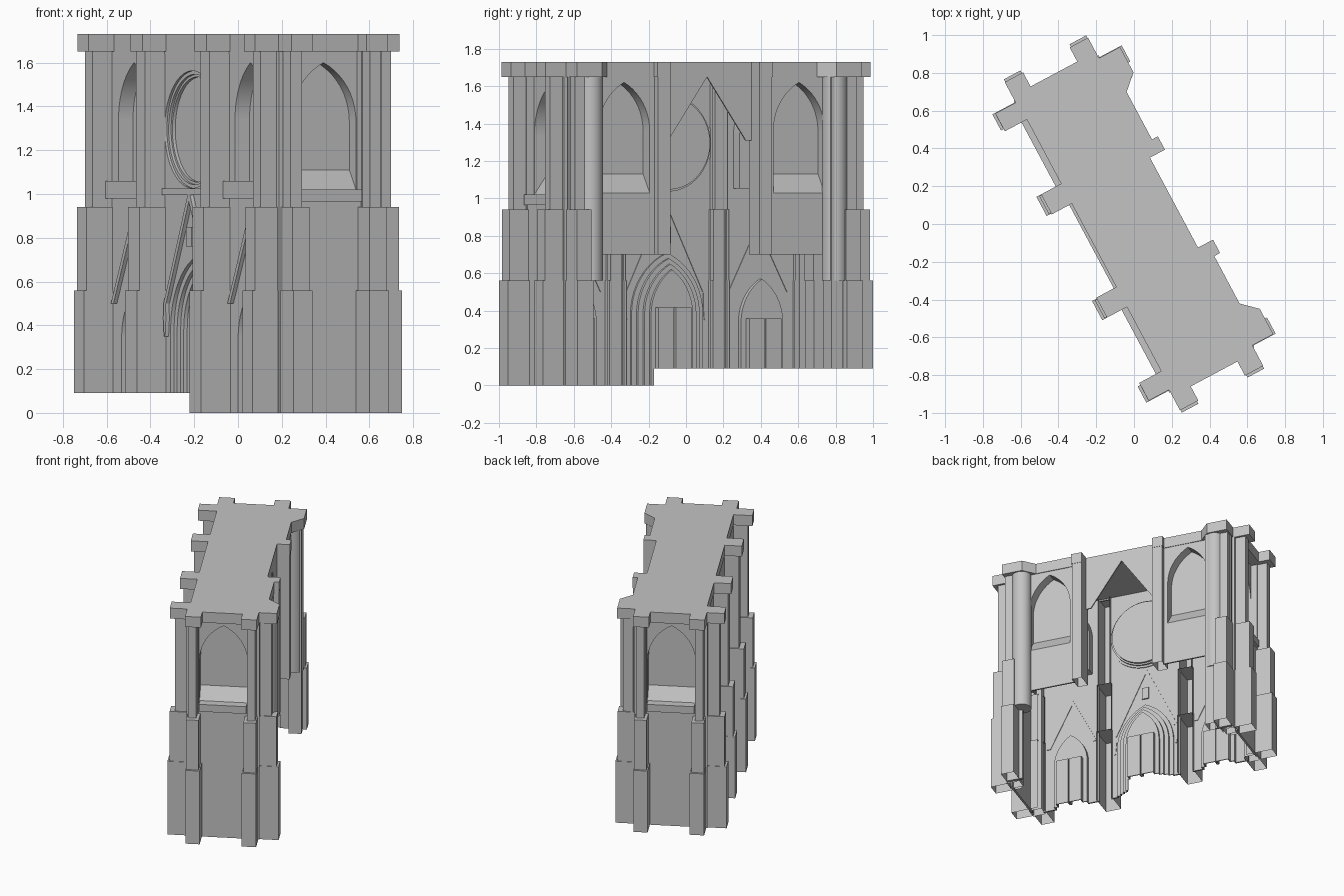
import bpy, bmesh
from math import radians, asin, sin, cos, pi
from mathutils import Matrix, Vector

if "Cube" in bpy.data.objects:
    bpy.data.objects.remove(bpy.data.objects["Cube"])

TURN = Matrix.Rotation(radians(-61.9), 4, 'Z')
TOP = 1.65
BASE = {-1: 0.09, 1: 0.0}
DOWN = (0, 0, -1)
parts = []

stone = bpy.data.materials.new("grey stone")
stone.use_nodes = True
stone.diffuse_color = (0.55, 0.55, 0.55, 1)
stone.node_tree.nodes["Principled BSDF"].inputs["Base Color"].default_value = (0.55, 0.55, 0.55, 1)


def prism(name, pts, lo, hi, axis='Y', keep=True, opened=()):
    """Extrude a flat outline along an axis; faces turned to an opened direction are left out."""
    place = {'Y': lambda a, b, t: (a, t, b),
             'Z': lambda a, b, t: (a, b, t),
             'X': lambda a, b, t: (t, a, b)}[axis]
    bm = bmesh.new()
    rings = [[bm.verts.new(place(a, b, t)) for a, b in pts] for t in (lo, hi)]
    n = len(pts)
    for ring in rings:
        bm.faces.new(ring)
    for i in range(n):
        j = (i + 1) % n
        bm.faces.new((rings[0][i], rings[0][j], rings[1][j], rings[1][i]))
    bmesh.ops.recalc_face_normals(bm, faces=bm.faces)
    gone = [f for f in bm.faces if any(f.normal.dot(Vector(d)) > .9 for d in opened)]
    bmesh.ops.delete(bm, geom=gone, context='FACES')
    mesh = bpy.data.meshes.new(name)
    bm.to_mesh(mesh)
    bm.free()
    mesh.materials.append(stone)
    ob = bpy.data.objects.new(name, mesh)
    bpy.context.collection.objects.link(ob)
    if keep:
        parts.append(ob)
    return ob


def rect(a0, a1, b0, b1):
    return [(a0, b0), (a1, b0), (a1, b1), (a0, b1)]


def box(name, x, y, z, keep=True, opened=()):
    return prism(name, rect(min(x), max(x), *z), min(y), max(y), keep=keep, opened=opened)


def arch(c, w, z0, spring, apex):
    """Pointed arch outline."""
    h = apex - spring
    r = (w * w + h * h) / (2 * w)
    end = asin(min(1, h / r))
    side = [(w - r + r * cos(end * i / 10), spring + r * sin(end * i / 10)) for i in range(10)]
    return ([(c - w, z0), (c + w, z0)] + [(c + a, b) for a, b in side] + [(c, apex)]
            + [(c - a, b) for a, b in reversed(side)])


def circle(cx, cy, r, n):
    return [(cx + r * cos(2 * pi * (i + .5) / n), cy + r * sin(2 * pi * (i + .5) / n)) for i in range(n)]


def combine(ob, tool, operation):
    mod = ob.modifiers.new("cut", 'BOOLEAN')
    mod.operation, mod.solver, mod.object = operation, 'EXACT', tool
    graph = bpy.context.evaluated_depsgraph_get()
    mesh = bpy.data.meshes.new_from_object(ob.evaluated_get(graph))
    ob.modifiers.clear()
    ob.data = mesh
    bpy.data.objects.remove(tool)


def wall(name, s, z, niches, matrix, thick=0.012):
    """Thin wall with recesses whose shells stand out behind; niches are (outer, inner, depth)."""
    ob = box(name, s, (0, thick), z)
    for shell, _, depth in niches:
        combine(ob, prism("shell", shell, .005, depth + .007, keep=False), 'UNION')
    for _, inner, depth in niches:
        combine(ob, prism("cutter", inner, -.1, depth, keep=False), 'DIFFERENCE')
    ob.data.transform(matrix)
    return ob


def arch_niche(c, w, z0, spring, apex, depth):
    return (arch(c, w + .007, z0 - .006, spring, apex + .009), arch(c, w, z0, spring, apex), depth)


def sill(name, c, w, z, height, depth, matrix):
    ob = prism(name, [(0, z), (depth, z), (depth, z + height)], c - w, c + w, 'X')
    ob.data.transform(matrix)


# Front wall: rose, blind windows and stepped portals
front = Matrix.Translation((0, -.237, 0))
niches = []
for r, depth in ((.268, .012), (.252, .025), (.24, .04)):
    niches.append((circle(0, 1.295, r + .007, 48), circle(0, 1.295, r, 48), depth))
for k in range(4):
    niches.append(arch_niche(0, .21 - .03 * k, -.1, .38, .70 - .03 * k, .018 * (k + 1)))
for s in (-1, 1):
    x = s * .565
    niches.append(arch_niche(x, .15, 1.06, 1.34, 1.6, .075))
    niches.append(arch_niche(x, .12, -.1, .34, .56, .035))
    for cx, w, top, depth in ((s * .052, .04, .41, .105), (x + .05, .04, .35, .075), (x - .05, .04, .35, .075)):
        niches.append((rect(cx - w - .007, cx + w + .007, -.1, top + .007), rect(cx - w, cx + w, -.1, top), depth))
facade = wall("front_wall", (-.785, .785), (-.1, TOP), niches, front)
combine(facade, box("trim", (-2, 2), (-1, 1), (-1, 0), False), 'DIFFERENCE')
combine(facade, box("trim", (-2, .11), (-1, 1), (-1, .09), False), 'DIFFERENCE')
for s in (-1, 1):
    combine(facade, box("slot", (s * .266, s * .359), (-1, 1), (-1, TOP - .01), False), 'DIFFERENCE')


# Gables over the portals
def gable(name, c, w, z0, z1):
    prism(name, [(c - w, z0), (c, z1), (c + w, z0), (c + w - .025, z0),
                 (c, z1 - .055), (c - w + .025, z0)], -.255, -.22)


gable("main_gable", 0, .245, .5, 1.02)
for s in (-1, 1):
    gable("side_gable", s * .565, .19, .5, .88)
    x = s * .235
    prism("gable_corbel", [(x - .006, .35), (x + .006, .35), (x + .013, .43),
                           (x + .01, .5), (x - .01, .5), (x - .013, .43)], -.255, -.22)
box("gable_niche", (-.025, .025), (-.255, -.215), (.76, .85))
box("rose_ledge", (-.26, .26), (-.255, -.23), (.995, 1.025))

# Tiers: bottom, top, how far front and end faces step back
TIERS = ((None, .56, 0, 0), (.56, .94, .015, .015), (.94, TOP, .05, .05))


def buttress(name, s, x, y, side):
    """Stepped hollow pier; side tells which face steps back."""
    for z0, z1, front_step, end_step in TIERS:
        z0 = BASE[s] if z0 is None else z0
        if side == 'end':
            e = 1 if y > 0 else -1
            bx = (x[0], x[1] - end_step)
            by = (y + e * end_step * .6, y + e * (.1 - end_step * .25))
            inward = (-s, 0, 0)
        else:
            e = 1 if y[1] > 0 else -1
            n = front_step * .25
            bx, by = (x[0] + n, x[1] - n), (y[0], y[1] - e * front_step)
            inward = (0, -e, 0)
        box(name, (s * bx[0], s * bx[1]), by, (z0, z1), opened=(DOWN, inward))


for s in (-1, 1):
    z0 = BASE[s]
    # Piers
    buttress("front_buttress", s, (.255, .37), (-.2, -.388), 'front')
    for e, word in ((-1, "front"), (1, "back")):
        buttress(word + "_corner_buttress", s, (.768, .865), (e * .2, e * .388), 'front')
        buttress(word + "_end_buttress", s, (.8, 1.0), e * .147, 'end')
        box(word + "_corner_core", (s * .78, s * .875), (e * .172, e * .255), (z0, TOP), opened=(DOWN,))
    box("back_buttress", (s * .27, s * .345), (.21, .328), (.7, TOP), opened=(DOWN,))

    # Stringcourses
    box("front_band", (s * .365, s * .775), (-.272, -.225), (.98, 1.06))
    box("end_band", (s * .815, s * .893), (-.165, .165), (.965, 1.02))

    # End wall: plain below, one blind window above
    box("end_wall_base", (s * .855, s * .87), (-.2, .2), (z0, .97))
    m = Matrix.Translation((s * .83, 0, 0)) @ Matrix.Rotation(s * pi / 2, 4, 'Z')
    wall("end_wall", (-.23, .23), (.95, TOP), [arch_niche(0, .168, 1.02, 1.33, 1.6, .065)], m)
    sill("end_window_sill", 0, .168, 1.02, .09, .065, m)

    # Hanging back wall with one blind window
    m = Matrix.Translation((0, .29, 0)) @ Matrix.Rotation(pi, 4, 'Z')
    c = -s * .53
    wall("back_wall", sorted((-s * .34, -s * .76)), (.7, TOP), [arch_niche(c, .155, 1.03, 1.36, 1.62, .075)], m)
    sill("back_window_sill", c, .155, 1.03, .1, .075, m)
    box("back_return_wall", (s * .74, s * .86), (.265, .285), (z0, TOP))

    # Half of the back gable opening
    prism("back_gable_wall", [(0, TOP), (s * .28, TOP), (s * .28, 1.31), (s * .235, 1.31)], .23, .24)

    # Stair turret
    prism("round_turret", circle(s * .74, .3, .068, 40), .56, TOP, 'Z')

# Pilaster in front of one turret
box("back_pilaster", (-.758, -.69), (.27, .36), (BASE[-1], TOP), opened=(DOWN,))

# Roof slab with its cornice outline
half = [(.25, -.24), (.25, -.36), (.37, -.36), (.37, -.24), (.755, -.24), (.755, -.372),
        (.862, -.372), (.862, -.25), (.985, -.25), (.985, -.14), (.9, -.14), (.9, .14),
        (.985, .14), (.985, .25), (.862, .25), (.862, .376), (.71, .376), (.635, .295),
        (.35, .295), (.35, .33), (.27, .33), (.27, .24)]
prism("roof_cornice", half + [(-x, y) for x, y in reversed(half)], TOP, 1.73, 'Z')

# Turn everything into place and shade
bpy.ops.object.select_all(action='DESELECT')
for ob in parts:
    ob.matrix_world = TURN
    ob.select_set(True)
bpy.context.view_layer.objects.active = parts[0]
bpy.ops.object.shade_smooth_by_angle(angle=radians(20))
